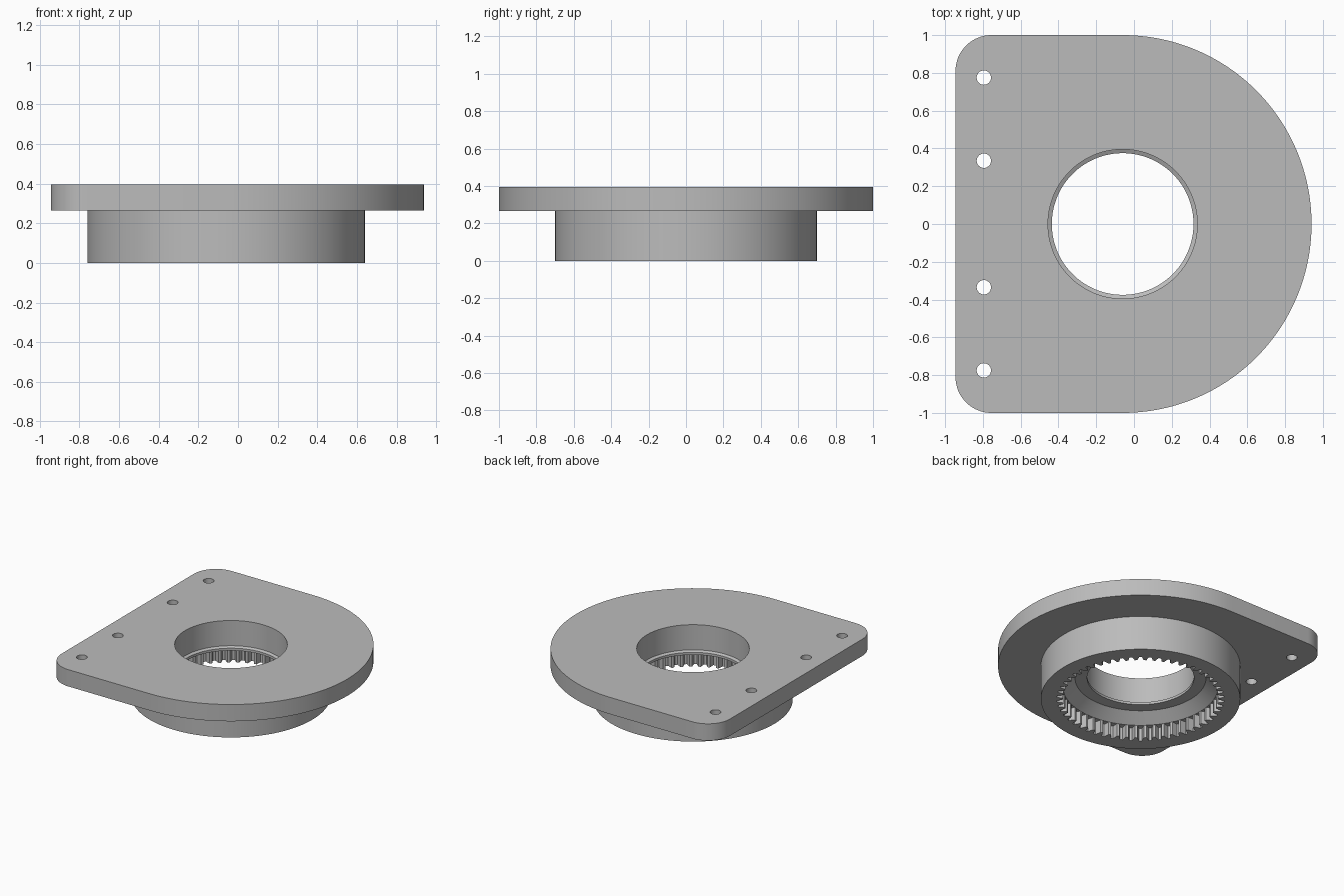
import bpy, bmesh, math

cube = bpy.data.objects.get("Cube")
if cube:
    bpy.data.objects.remove(cube, do_unlink=True)

CX = -0.06                  # axis of the ring and of the rounded end
TOP, STEP = 0.395, 0.265    # top and underside of the plate
TEETH, SEG = 54, 216

grey = bpy.data.materials.new("grey metal")
grey.use_nodes = True
grey.diffuse_color = (0.5, 0.5, 0.5, 1)
grey.node_tree.nodes["Principled BSDF"].inputs["Base Color"].default_value = (0.5, 0.5, 0.5, 1)


def arc(x, y, r, start, end, n):
    angles = [math.radians(start + (end - start) * i / n) for i in range(n + 1)]
    return [(x + r * math.cos(a), y + r * math.sin(a)) for a in angles]


def circle(r, x=CX, y=0, n=SEG):
    return arc(x, y, r, 0, 360, n)[:-1]


def gear(root, tip):
    """Inner gear outline: each tooth has two tip points and two root points."""
    points = []
    for i in range(TEETH):
        for offset, r in ((-0.36, root), (-0.14, tip), (0.14, tip), (0.36, root)):
            a = 2 * math.pi * (i + offset) / TEETH
            points.append((CX + r * math.cos(a), r * math.sin(a)))
    return points


def loft(name, layers):
    """Closed solid through (outline, z) layers with equal point counts."""
    bm = bmesh.new()
    rings = [[bm.verts.new((x, y, z)) for x, y in outline] for outline, z in layers]
    for low, high in zip(rings, rings[1:]):
        for i in range(len(low)):
            j = (i + 1) % len(low)
            bm.faces.new((low[i], low[j], high[j], high[i]))
    bm.faces.new(rings[0][::-1])
    bm.faces.new(rings[-1])
    bmesh.ops.recalc_face_normals(bm, faces=bm.faces)
    mesh = bpy.data.meshes.new(name)
    bm.to_mesh(mesh)
    bm.free()
    mesh.materials.append(grey)
    obj = bpy.data.objects.new(name, mesh)
    bpy.context.collection.objects.link(obj)
    return obj


def combine(target, other, operation):
    bpy.context.view_layer.objects.active = target
    mod = target.modifiers.new(operation.lower(), 'BOOLEAN')
    mod.operation, mod.object, mod.solver = operation, other, 'EXACT'
    bpy.ops.object.modifier_apply(modifier=mod.name)
    bpy.data.objects.remove(other, do_unlink=True)


# Mounting plate: half round on one side, rounded corners on the other
outline = arc(CX, 0, 1, -90, 90, 96)
outline += arc(-0.755, 0.81, 0.19, 90, 180, 16) + arc(-0.755, -0.81, 0.19, 180, 270, 16)
plate = loft("ring_gear_flange", [(outline, STEP), (outline, TOP)])

# Round boss below the plate
boss = loft("boss", [(circle(0.7), 0), (circle(0.7), STEP + 0.05)])
combine(plate, boss, 'UNION')

# Toothed opening, tapered shoulder, thin lip and bore in one cutter
opening = loft("opening_cutter", [
    (gear(0.587, 0.545), -0.1), (gear(0.587, 0.545), 0.10),
    (circle(0.545), 0.101), (circle(0.46), 0.17),
    (circle(0.375), 0.171), (circle(0.375), 0.19),
    (circle(0.395), 0.2), (circle(0.395), TOP + 0.1)])
combine(plate, opening, 'DIFFERENCE')

# Four bolt holes along the straight edge
for y in (-0.775, -0.335, 0.335, 0.775):
    hole = circle(0.038, -0.795, y, 32)
    combine(plate, loft("hole_cutter", [(hole, 0.1), (hole, TOP + 0.1)]), 'DIFFERENCE')

bpy.ops.object.select_all(action='DESELECT')
plate.select_set(True)
bpy.context.view_layer.objects.active = plate
bpy.ops.object.shade_smooth_by_angle(angle=math.radians(25))
